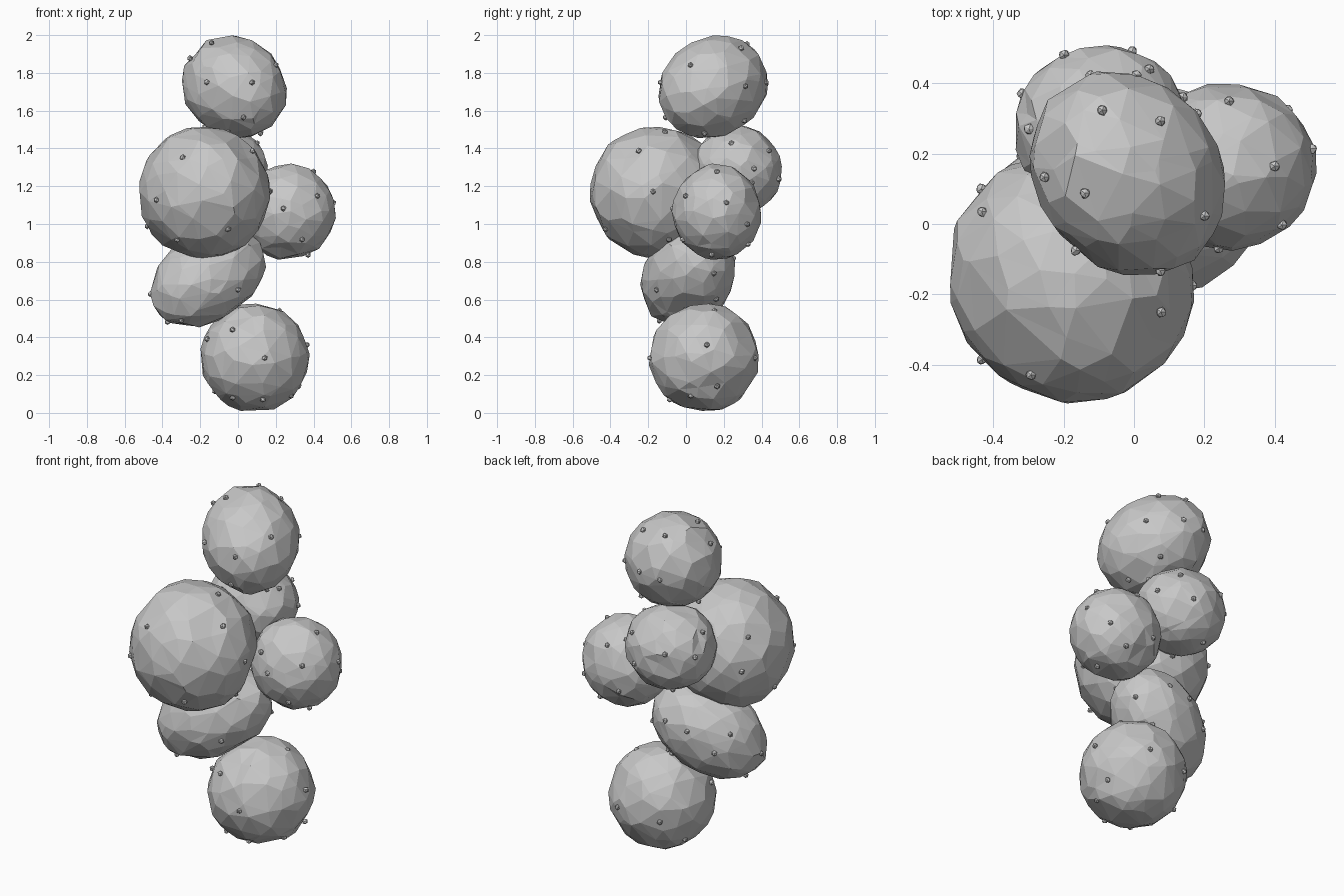
import bpy, bmesh, math, random
from mathutils import Vector, Euler

if "Cube" in bpy.data.objects:
    bpy.data.objects.remove(bpy.data.objects["Cube"])

stone = bpy.data.materials.new("stone_grey")
stone.diffuse_color = (0.58, 0.58, 0.58, 1)
stone.use_nodes = True
stone.node_tree.nodes["Principled BSDF"].inputs["Base Color"].default_value = stone.diffuse_color

GOLDEN = math.pi * (3 - math.sqrt(5))


def axes(azimuth, elevation):
    """Right, up and outward vectors of a viewing direction, in degrees."""
    a, e = math.radians(azimuth), math.radians(elevation)
    out = Vector((math.cos(a) * math.cos(e), math.sin(a) * math.cos(e), math.sin(e)))
    right = Vector((-math.sin(a), math.cos(a), 0))
    return right, out.cross(right), out


SIDES = {"front": axes(-90, 0), "right": axes(0, 0), "top": axes(-90, 90),
         "back": axes(128, 23), "under": axes(50, -23)}


def finish(bm, name):
    mesh = bpy.data.meshes.new(name)
    bm.to_mesh(mesh)
    bm.free()
    mesh.materials.append(stone)
    obj = bpy.data.objects.new(name, mesh)
    bpy.context.collection.objects.link(obj)
    return obj


def boulder(name, centre, radii, tilt, pebbles, seed, count=115):
    """Faceted ellipsoid with small pebbles stuck to its surface."""
    rng = random.Random(seed)
    rot = Euler([math.radians(t) for t in tilt]).to_matrix()
    centre, radii = Vector(centre), Vector(radii)

    # irregular triangle skin: hull of jittered, evenly spread points
    bm = bmesh.new()
    for i in range(count):
        z = 1 - 2 * (i + 0.5) / count
        r = math.sqrt(1 - z * z)
        p = Vector((r * math.cos(i * GOLDEN), r * math.sin(i * GOLDEN), z))
        p += Vector([rng.uniform(-0.13, 0.13) for _ in range(3)])
        bm.verts.new(p.normalized())
    bmesh.ops.convex_hull(bm, input=bm.verts)
    # uneven, slightly creased surface
    for v in bm.verts:
        v.co = centre + rot @ (v.co * rng.uniform(0.992, 1.026) * radii)
    # a few chipped corners
    for v in rng.sample(list(bm.verts), 3):
        v.co = centre + (v.co - centre) * 0.95
    bmesh.ops.recalc_face_normals(bm, faces=bm.faces)
    finish(bm, name)

    # pebbles: project side-on offsets from the centre onto the ellipsoid
    placed = []
    bm = bmesh.new()
    inv = rot.transposed()
    for side, spots in pebbles.items():
        right, up, out = SIDES[side]
        for u, v in spots:
            o = inv @ (right * u + up * v)
            d = inv @ out
            o = Vector([a / b for a, b in zip(o, radii)])
            d = Vector([a / b for a, b in zip(d, radii)])
            near = o - d * (o.dot(d) / d.length_squared)
            gap = 1 - near.length_squared
            p = near + d.normalized() * math.sqrt(gap) if gap > 0 else near.normalized()
            p = centre + rot @ (p * radii)
            if all((p - q).length > 0.12 for q in placed):
                placed.append(p)
                made = bmesh.ops.create_icosphere(bm, subdivisions=1, radius=0.016)
                for w in made["verts"]:
                    w.co = p + w.co * rng.uniform(0.88, 1.1)
    finish(bm, name + "_pebbles")


# bottom boulder
boulder("bottom_boulder", (0.087, 0.095, 0.291), (0.287, 0.29, 0.288), (0, 0, 0), {
    "front": [(-.115, .15), (.055, 0), (-.115, -.21), (.045, -.22), (.195, -.2), (-.25, .1)],
    "right": [(.015, .07), (.07, -.15), (.27, 0), (.055, .25)],
    "back": [(-.03, -.14), (.21, .03), (.11, -.24), (-.235, -.08), (.045, .22)],
    "under": [(.14, .15), (-.11, -.02)]}, 1)

# leaning lower boulder
boulder("lower_boulder", (-0.16, 0.01, 0.717), (0.338, 0.238, 0.235), (0, -31, 22), {
    "front": [(.16, -.065), (-.14, -.23)],
    "right": [(-.2, -.06), (.15, -.115), (.24, .1)],
    "back": [(-.13, -.01), (.1, -.03), (.19, -.26), (.27, -.14)],
    "under": [(.03, -.09), (-.12, .13), (.24, -.02)]}, 2)

# large front boulder
boulder("large_boulder", (-0.182, -0.157, 1.167), (0.34, 0.36, 0.35), (0, 0, 38), {
    "front": [(-.11, .185), (-.25, -.04), (-.14, -.25), (.13, -.195), (-.30, -.18)],
    "right": [(-.093, .22), (-.018, .005), (-.253, -.195), (.047, .32), (.067, -.25)],
    "top": [(-.25, .192), (.04, .047), (-.2, .28)],
    "back": [(.04, -.15), (.12, .03), (.25, -.24)]}, 3, 125)

# right boulder
boulder("right_boulder", (0.265, 0.164, 1.063), (0.25, 0.235, 0.253), (0, 0, 0), {
    "front": [(-.025, .02), (-.095, .11), (.155, .085), (.075, -.145), (.135, .215)],
    "right": [(.05, .05), (.16, -.065), (.12, -.165)],
    "top": [(.005, .185)],
    "back": [(-.185, .04), (-.06, -.16), (-.1, .18)],
    "under": [(.03, .055), (.055, -.09), (-.1, -.19)]}, 4)

# back boulder
boulder("back_boulder", (-0.093, 0.27, 1.283), (0.25, 0.24, 0.235), (0, 0, 0), {
    "right": [(-.03, .145), (.09, .01), (.17, .105), (.22, -.045)],
    "top": [(.07, .19), (-.105, .21), (-.225, .1), (-.205, 0)],
    "back": [(.165, .1), (.125, -.03), (-.04, -.115), (-.17, .06), (-.15, -.03)],
    "under": [(-.125, .125), (.125, -.175), (-.04, -.24)]}, 5)

# top boulder, stretched along a slanted axis
boulder("top_boulder", (-0.02, 0.143, 1.725), (0.261, 0.312, 0.261), (24, 0, 38), {
    "front": [(-.145, .025), (.095, .025), (.05, -.16), (-.12, .235), (.14, -.245)],
    "right": [(.17, .005), (.28, .025)],
    "top": [(-.07, .18), (.095, .15), (-.235, -.01), (-.115, -.02), (.22, -.12)],
    "back": [(-.04, .1), (-.09, -.1), (.21, .08), (.13, -.23), (-.185, -.2)],
    "under": [(-.02, .13), (.09, -.03), (.27, .1)]}, 6)
